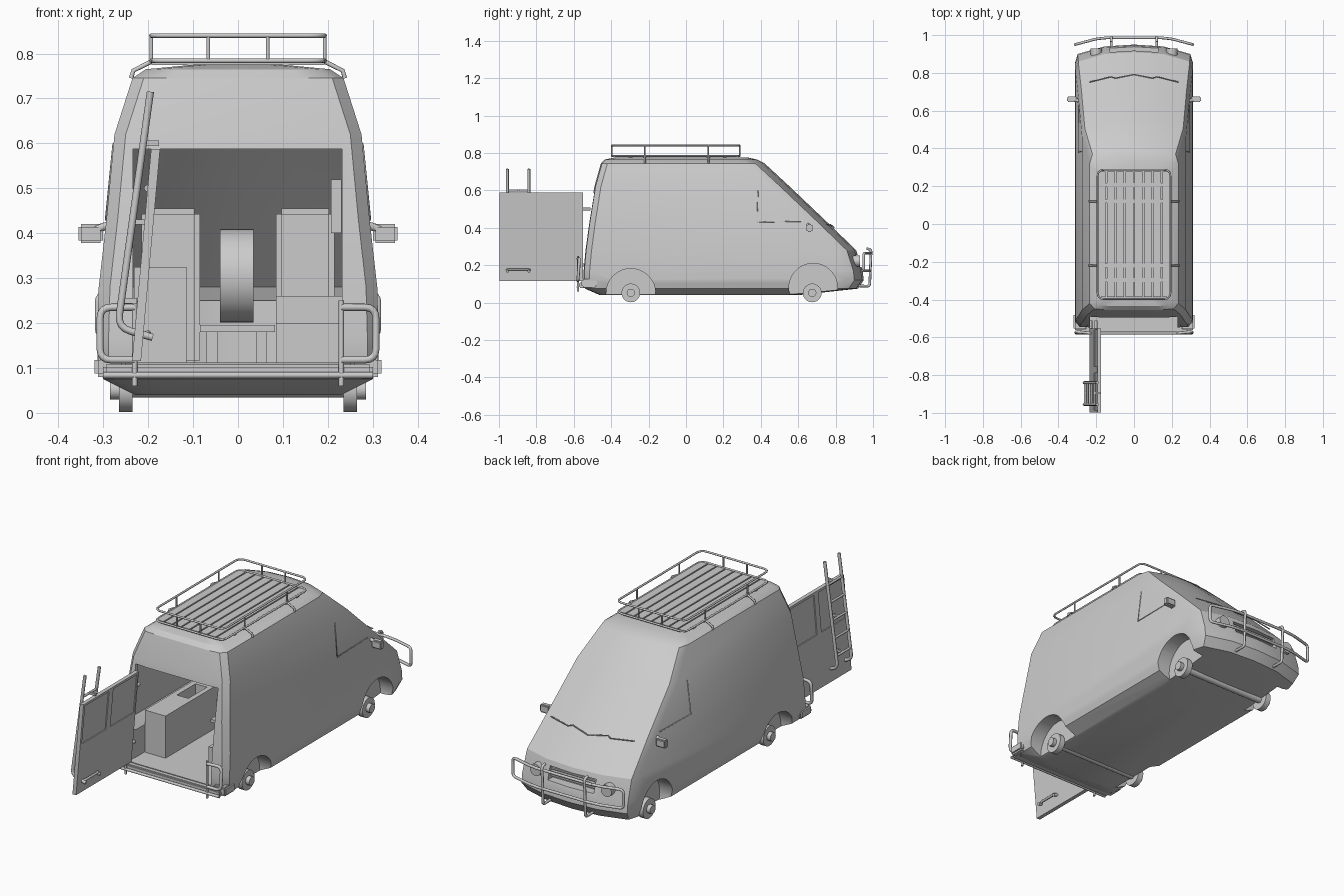
import bpy, bmesh, math
from mathutils import Vector

if "Cube" in bpy.data.objects:
    bpy.data.objects.remove(bpy.data.objects["Cube"])

GREY = (0.6, 0.6, 0.6, 1)
grey = bpy.data.materials.new("plain grey")
grey.use_nodes = True
grey.diffuse_color = GREY
grey.node_tree.nodes["Principled BSDF"].inputs["Base Color"].default_value = GREY


def finish(name, bm, smooth=None):
    bmesh.ops.recalc_face_normals(bm, faces=bm.faces)
    me = bpy.data.meshes.new(name)
    bm.to_mesh(me)
    bm.free()
    ob = bpy.data.objects.new(name, me)
    bpy.context.collection.objects.link(ob)
    me.materials.append(grey)
    if smooth:
        smooth_shade(ob, smooth)
    return ob


def smooth_shade(ob, angle):
    bpy.ops.object.select_all(action="DESELECT")
    ob.select_set(True)
    bpy.context.view_layer.objects.active = ob
    bpy.ops.object.shade_smooth_by_angle(angle=math.radians(angle))


def box(name, lo, hi, lean=0.0, bevel=0.0):
    bm = bmesh.new()
    bmesh.ops.create_cube(bm, size=1)
    for v in bm.verts:
        v.co = [a + (b - a) * (c + 0.5) for a, b, c in zip(lo, hi, v.co)]
    if bevel:
        bmesh.ops.bevel(bm, geom=bm.edges[:], offset=bevel, segments=2, affect="EDGES")
    for v in bm.verts:
        v.co.x += lean * (v.co.z - 0.115)
    return finish(name, bm)


def cylinder(name, centre, radius, x_or_y, depth, sides=32):
    bm = bmesh.new()
    bmesh.ops.create_cone(bm, cap_ends=True, segments=sides, radius1=radius,
                          radius2=radius, depth=depth)
    for v in bm.verts:
        x, y, z = v.co
        v.co = Vector(centre) + (Vector((z, x, y)) if x_or_y == "x" else Vector((x, z, y)))
    return finish(name, bm, 35)


def rounded(pts, r, cyclic=False):
    pts = [Vector(p) for p in pts]
    out = []
    for i, p in enumerate(pts):
        if not cyclic and i in (0, len(pts) - 1):
            out.append(p)
            continue
        a = p + (pts[i - 1] - p).normalized() * r
        b = p + (pts[(i + 1) % len(pts)] - p).normalized() * r
        out += [a.lerp(p, t).lerp(p.lerp(b, t), t) for t in (0, 0.25, 0.5, 0.75, 1)]
    return out


def tube(name, pts, radius, corner=0.0, cyclic=False):
    if corner:
        pts = rounded(pts, corner, cyclic)
    cu = bpy.data.curves.new(name, "CURVE")
    cu.dimensions = "3D"
    cu.bevel_depth = radius
    cu.bevel_resolution = 2
    cu.use_fill_caps = True
    sp = cu.splines.new("POLY")
    sp.points.add(len(pts) - 1)
    for q, p in zip(sp.points, pts):
        q.co = (*p, 1)
    sp.use_cyclic_u = cyclic
    cu.materials.append(grey)
    ob = bpy.data.objects.new(name, cu)
    bpy.context.collection.objects.link(ob)
    return ob


def loft(name, levels, smooth=None):
    """Stack plan outlines, each given as height, half width, rear y, front y."""
    bm = bmesh.new()
    rings = []
    for z, w, r, f in levels:
        half = [(w * 0.6, r), (w - 0.025, r + 0.006), (w, r + 0.035), (w, f - 0.1),
                (w - 0.015, f - 0.05), (w * 0.5, f - 0.01)]
        pts = [(0, r)] + half + [(0, f)] + [(-x, y) for x, y in reversed(half)]
        rings.append([bm.verts.new((x, y, z)) for x, y in pts])
    for a, b in zip(rings, rings[1:]):
        for i in range(len(a)):
            j = (i + 1) % len(a)
            bm.faces.new((a[i], a[j], b[j], b[i]))
    bm.faces.new(rings[0])
    bm.faces.new(rings[-1])
    return finish(name, bm, smooth)


def cut(target, cutter):
    mod = target.modifiers.new("cut", "BOOLEAN")
    mod.operation = "DIFFERENCE"
    mod.solver = "EXACT"
    mod.object = cutter
    bpy.context.view_layer.objects.active = target
    bpy.ops.object.modifier_apply(modifier=mod.name)
    bpy.data.objects.remove(cutter)


# Body shell, hollowed, with rear opening and wheel arches
levels = [(0.04, 0.23, -0.46, 0.6), (0.075, 0.3, -0.54, 0.92), (0.12, 0.313, -0.55, 0.95),
          (0.17, 0.313, -0.55, 0.945), (0.28, 0.31, -0.54, 0.91), (0.43, 0.293, -0.52, 0.755),
          (0.62, 0.275, -0.49, 0.555), (0.745, 0.235, -0.455, 0.42),
          (0.765, 0.205, -0.435, 0.38), (0.776, 0.09, -0.38, 0.33)]
body = loft("van_body", levels)
inner = [(0.11, 0.234, -0.53, 0.5), (0.25, 0.234, -0.52, 0.5)]
inner += [(z, w - 0.016, r + 0.02, f - 0.035) for z, w, r, f in levels[4:8]]
cut(body, loft("cabin_cutter", inner))
cut(body, box("opening_cutter", (-0.234, -0.7, 0.112), (0.231, -0.4, 0.587)))
for s in (1, -1):
    for y, z, r in ((-0.295, 0.05, 0.132), (0.68, 0.08, 0.13)):
        cut(body, cylinder("arch_cutter", (s * 0.337, y, z), r, "x", 0.2))
cut(body, box("grille_cutter", (-0.13, 0.89, 0.19), (0.13, 1, 0.255)))
smooth_shade(body, 28)
for i in range(3):
    box("grille_bar", (-0.13, 0.885, 0.202 + i * 0.018), (0.13, 0.905, 0.21 + i * 0.018))

# Wheel hubs and axles
for y in (-0.295, 0.675):
    for s in (1, -1):
        cylinder("wheel_disc", (s * 0.25, y, 0.052), 0.05, "x", 0.03)
        cylinder("wheel_hub", (s * 0.265, y, 0.052), 0.022, "x", 0.04, 20)
    cylinder("axle", (0, y, 0.052), 0.018, "x", 0.48, 16)

# Parts repeated on both sides
for s in (1, -1):
    box("mirror", (min(s * 0.3, s * 0.355), 0.645, 0.378),
        (max(s * 0.3, s * 0.355), 0.675, 0.42), bevel=0.006)
    tube("mirror_arm", [(s * 0.28, 0.65, 0.42), (s * 0.33, 0.66, 0.405)], 0.009)
    cylinder("headlight", (s * 0.2, 0.905, 0.222), 0.03, "y", 0.05)
    tube("wiper", [(0, 0.792, 0.402), (s * 0.1, 0.772, 0.418), (s * 0.12, 0.78, 0.412),
                   (s * 0.235, 0.752, 0.418)], 0.003)
    tube("window_trim", [(s * 0.292, 0.63, 0.435), (s * 0.294, 0.38, 0.43),
                         (s * 0.277, 0.385, 0.6)], 0.0025)
    tube("rear_guard", [(s * 0.23, -0.578, 0.118), (s * 0.307, -0.578, 0.118),
                        (s * 0.307, -0.57, 0.235), (s * 0.23, -0.578, 0.235)], 0.008, 0.025)
    tube("rear_guard_post", [(s * 0.23, -0.578, 0.06), (s * 0.23, -0.578, 0.25)], 0.006)
    box("bumper_end", (min(s * 0.25, s * 0.32), -0.56, 0.08),
        (max(s * 0.25, s * 0.32), -0.475, 0.126), bevel=0.008)
    tube("bull_bar_upright", [(s * 0.12, 0.9, 0.09), (s * 0.12, 0.982, 0.088),
                              (s * 0.12, 0.99, 0.285), (s * 0.12, 0.965, 0.288)], 0.007, 0.015)
    tube("bull_bar_end", [(s * 0.15, 0.985, 0.265), (s * 0.2, 0.98, 0.265),
                          (s * 0.312, 0.95, 0.265), (s * 0.312, 0.95, 0.17),
                          (s * 0.2, 0.98, 0.17), (s * 0.15, 0.985, 0.17)], 0.007, 0.02)
box("rear_bumper", (-0.3, -0.572, 0.078), (0.3, -0.52, 0.108), bevel=0.006)
tube("rear_bumper_bar", [(-0.3, -0.578, 0.084), (0.3, -0.578, 0.084)], 0.007)
for z in (0.17, 0.265):
    tube("bull_bar_rail", [(-0.16, 0.986, z), (0.16, 0.986, z)], 0.007)

# Roof rack
X, Y0, Y1 = 0.193, -0.397, 0.287
for z in (0.784, 0.84):
    tube("rack_rail", [(-X, Y0, z), (X, Y0, z), (X, Y1, z), (-X, Y1, z)], 0.005, 0.035, True)
for i in range(8):
    x = -0.1715 + i * 0.049
    box("rack_slat", (x - 0.021, Y0 + 0.01, 0.78), (x + 0.021, Y1 - 0.01, 0.786))
for y in (Y0 + 0.1, -0.22, 0.12, Y1 - 0.08):
    box("rack_crossbar", (-X, y - 0.01, 0.774), (X, y + 0.01, 0.781))
for s in (1, -1):
    for y in (-0.22, 0.12):
        tube("rack_post", [(s * X, y, 0.784), (s * X, y, 0.84)], 0.004)
        tube("rack_foot", [(s * X, y, 0.782), (s * 0.233, y, 0.762), (s * 0.238, y, 0.745)], 0.005)
    for y in (Y0, Y1):
        tube("rack_post", [(s * 0.066, y, 0.784), (s * 0.066, y, 0.84)], 0.004)

# Open rear door, leaning like the tail it closes
LEAN = 0.09
panels = [("door_panel", -0.998, -0.552, 0.115, 0.378), ("door_top_rail", -0.998, -0.552, 0.576, 0.588),
          ("door_stile", -0.998, -0.984, 0.378, 0.576), ("door_stile", -0.79, -0.755, 0.378, 0.576),
          ("door_stile", -0.562, -0.552, 0.378, 0.576)]
for name, a, b, lo, hi in panels:
    box(name, (-0.236, a, lo), (-0.216, b, hi), LEAN)
box("door_glass", (-0.231, -0.99, 0.37), (-0.221, -0.56, 0.58), LEAN)
tube("door_handle", [(-0.215, -0.955, 0.172), (-0.2, -0.95, 0.178),
                     (-0.2, -0.84, 0.178), (-0.215, -0.835, 0.172)], 0.006, 0.008)
for z in (0.2, 0.5):
    x = -0.236 + LEAN * (z - 0.115)
    tube("door_hinge", [(x, -0.552, z), (x, -0.51, z)], 0.008)

# Ladder on the outside of the door
for y in (-0.84, -0.955):
    tube("ladder_rail", [(-0.195, y, 0.715), (-0.268, y, 0.19), (-0.19, y, 0.168)], 0.008, 0.03)
for i in range(5):
    z = 0.25 + i * 0.0875
    x = -0.195 - (0.715 - z) * 0.139
    tube("ladder_rung", [(x, -0.84, z), (x, -0.955, z)], 0.006)
    if i in (0, 2, 4):
        box("ladder_bracket", (x, -0.9, z - 0.006), (x + 0.035, -0.89, z + 0.006))

# Cabin fittings
cabinet = box("kitchen_cabinet", (-0.232, -0.42, 0.105), (-0.115, 0.05, 0.325))
cut(cabinet, box("sink_cutter", (-0.205, -0.2, 0.27), (-0.14, -0.05, 0.4)))
box("locker", (0.085, -0.36, 0.105), (0.232, -0.05, 0.2))
box("locker_top", (0.085, -0.2, 0.2), (0.232, -0.05, 0.26))
box("side_lamp", (0.207, -0.47, 0.4), (0.23, -0.44, 0.52))
box("centre_platform", (-0.085, -0.1, 0.18), (0.082, 0.15, 0.196))
for x in (-0.058, 0.052):
    box("platform_leg", (x - 0.012, -0.08, 0.105), (x + 0.012, 0.13, 0.18))
cylinder("spare_wheel", (-0.003, 0.0, 0.305), 0.104, "x", 0.075, 40)
for s in (1, -1):
    box("seat_back", (s * 0.15 - 0.065, 0.25, 0.19), (s * 0.15 + 0.065, 0.3, 0.455), bevel=0.012)
    box("seat_base", (s * 0.15 - 0.065, 0.25, 0.105), (s * 0.15 + 0.065, 0.43, 0.22), bevel=0.012)
